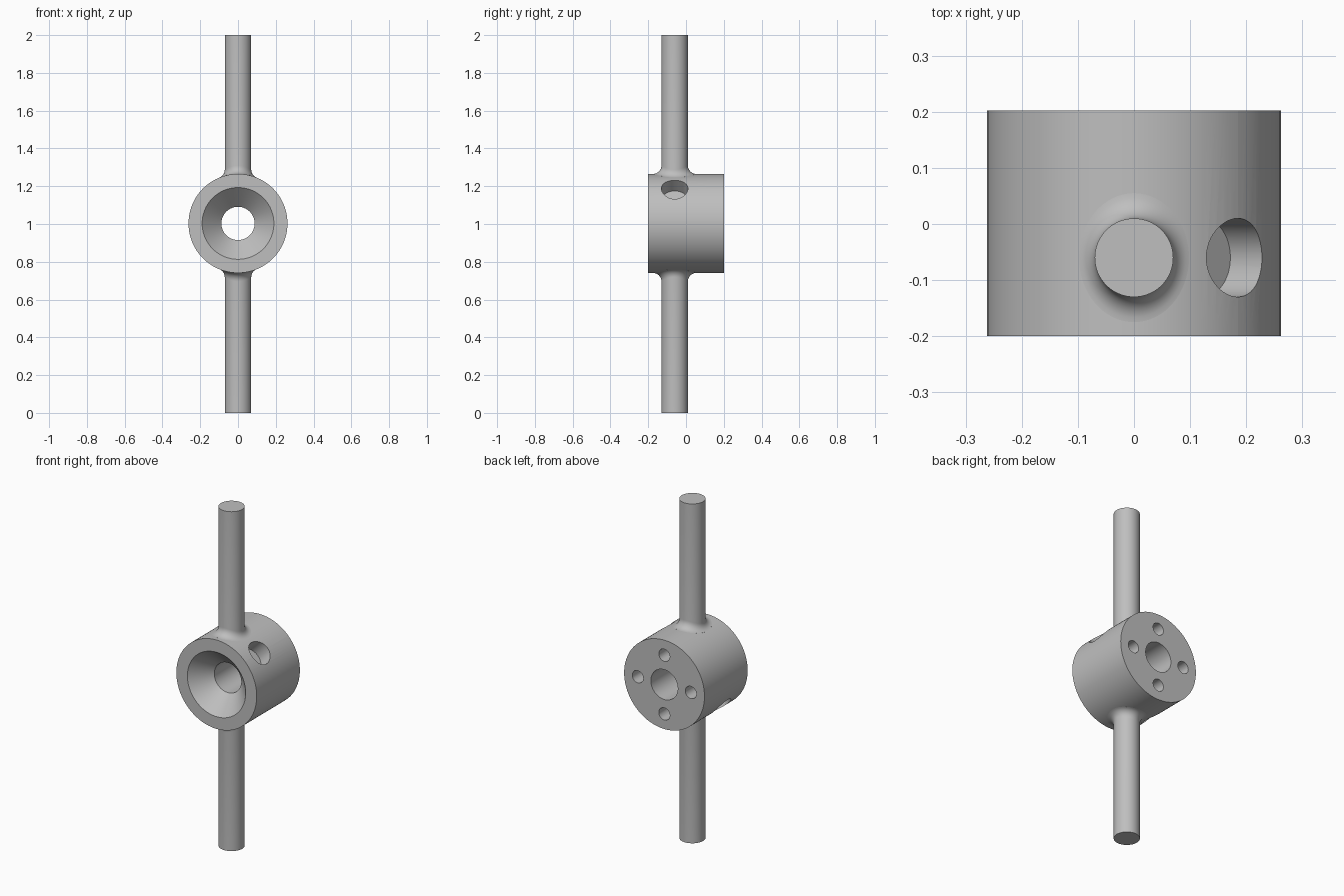
import bpy, bmesh
from math import sin, cos, pi, sqrt, radians
from mathutils import Vector, Matrix

HUB_R, ROD_R, FILLET = 0.262, 0.07, 0.045
FRONT, BACK = -0.2, 0.202
HUB_Z, ROD_Y, TOP = 1.003, -0.06, 2.0
SEG = 96

cube = bpy.data.objects.get("Cube")
if cube:
    bpy.data.objects.remove(cube, do_unlink=True)

grey = bpy.data.materials.new("plain grey")
grey.use_nodes = True
colour = (0.52, 0.52, 0.52, 1)
grey.diffuse_color = colour
grey.node_tree.nodes["Principled BSDF"].inputs["Base Color"].default_value = colour


def finish(name, bm):
    bmesh.ops.recalc_face_normals(bm, faces=bm.faces)
    mesh = bpy.data.meshes.new(name)
    bm.to_mesh(mesh)
    bm.free()
    mesh.materials.append(grey)
    obj = bpy.data.objects.new(name, mesh)
    bpy.context.collection.objects.link(obj)
    return obj


def activate(obj):
    bpy.ops.object.select_all(action='DESELECT')
    obj.select_set(True)
    bpy.context.view_layer.objects.active = obj


def smooth(obj):
    activate(obj)
    bpy.ops.object.shade_smooth_by_angle(angle=radians(30))


def bridge(bm, a, b):
    n = len(a)
    for i in range(n):
        j = (i + 1) % n
        bm.faces.new((a[i], a[j], b[j], b[i]))


def drill(target, radius, start, end, segments):
    """Cut a round hole along the line from start to end."""
    start, end = Vector(start), Vector(end)
    axis = end - start
    turn = axis.to_track_quat('Z', 'Y').to_matrix().to_4x4()
    bm = bmesh.new()
    bmesh.ops.create_cone(bm, cap_ends=True, segments=segments, radius1=radius,
                          radius2=radius, depth=axis.length,
                          matrix=Matrix.Translation((start + end) / 2) @ turn)
    cutter = finish("hole_cutter", bm)
    cutter.hide_render = True
    activate(target)
    mod = target.modifiers.new("hole", 'BOOLEAN')
    mod.operation, mod.solver, mod.object = 'DIFFERENCE', 'EXACT', cutter
    bpy.ops.object.modifier_apply(modifier=mod.name)
    bpy.data.objects.remove(cutter, do_unlink=True)


# Hub: turned ring with a central bore and a conical front recess
bm = bmesh.new()
profile = [(HUB_R, FRONT), (HUB_R, BACK), (0.088, BACK), (0.088, -0.095), (0.19, FRONT)]
rings = [[bm.verts.new((r * cos(2 * pi * i / SEG), y, HUB_Z + r * sin(2 * pi * i / SEG)))
          for i in range(SEG)] for r, y in profile]
for k in range(len(rings)):
    bridge(bm, rings[k], rings[(k + 1) % len(rings)])
hub = finish("hub", bm)

# Four small blind holes in the back face
for k in range(4):
    x, z = 0.173 * cos(k * pi / 2), HUB_Z + 0.173 * sin(k * pi / 2)
    drill(hub, 0.036, (x, BACK - 0.15, z), (x, BACK + 0.05, z), 32)

# Two flat-bottomed pockets on opposite sides of the hub wall
for side in (1, -1):
    d = Vector((side, 0, side)).normalized()
    base = Vector((0, ROD_Y, HUB_Z))
    drill(hub, ROD_R, base + d * 0.173, base + d * 0.35, 48)
smooth(hub)


# Rods: straight bars that blend into the hub with a rolling-ball fillet
def rod(name, side, end):
    bm = bmesh.new()
    n, steps = 64, 8
    rings = [[] for _ in range(steps + 3)]
    for i in range(n):
        c, s = cos(2 * pi * i / n), sin(2 * pi * i / n)
        cx = (ROD_R + FILLET) * c
        centre = Vector((cx, (ROD_R + FILLET) * s, sqrt((HUB_R + FILLET) ** 2 - cx ** 2)))
        k = HUB_R / (HUB_R + FILLET)
        on_rod = Vector((ROD_R * c, ROD_R * s, centre.z))
        on_hub = Vector((centre.x * k, centre.y, centre.z * k))
        a, b = on_rod - centre, on_hub - centre
        angle = a.angle(b)
        points = [Vector((on_rod.x, on_rod.y, end))]
        for j in range(steps + 1):
            t = j / steps
            points.append(centre + (a * sin((1 - t) * angle) + b * sin(t * angle)) / sin(angle))
        points.append(Vector((on_hub.x, on_hub.y, on_hub.z - 0.005)))
        for ring, p in zip(rings, points):
            ring.append(bm.verts.new((p.x, p.y + ROD_Y, HUB_Z + side * p.z)))
    for a, b in zip(rings, rings[1:]):
        bridge(bm, a, b)
    bm.faces.new(rings[0])
    bm.faces.new(rings[-1])
    smooth(finish(name, bm))


rod("upper_rod", 1, TOP - HUB_Z)
rod("lower_rod", -1, HUB_Z)
